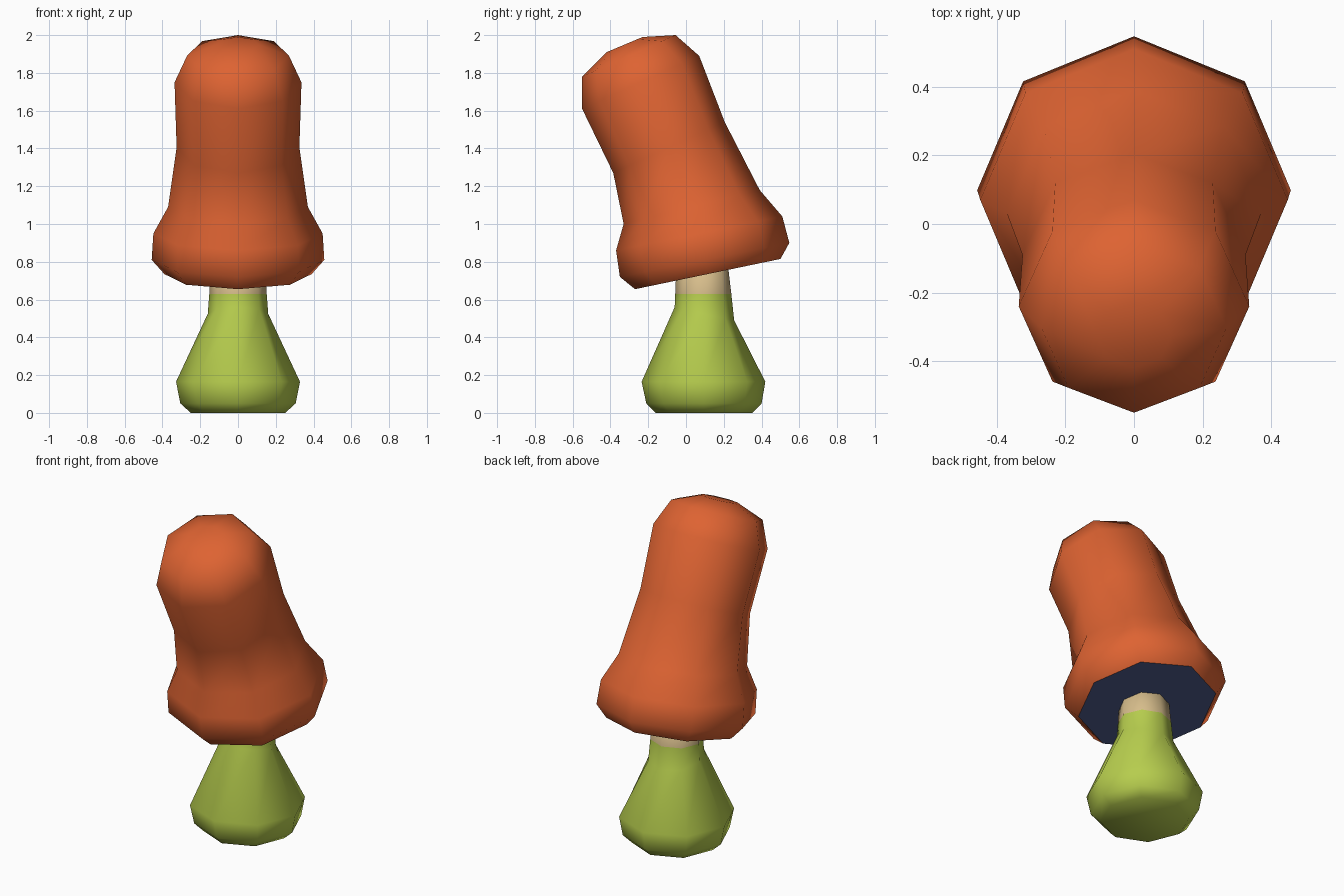
import bpy
import bmesh
import math

SIDES = 8

if "Cube" in bpy.data.objects:
    bpy.data.objects.remove(bpy.data.objects["Cube"], do_unlink=True)


def make_material(name, rgb):
    mat = bpy.data.materials.new(name)
    mat.use_nodes = True
    colour = (*rgb, 1)
    mat.diffuse_color = colour
    bsdf = mat.node_tree.nodes["Principled BSDF"]
    bsdf.inputs["Base Color"].default_value = colour
    bsdf.inputs["Roughness"].default_value = 0.9
    return mat


def loft(name, rings, materials, band_rule):
    """Each ring is (half width, front y, front z, back y, back z)."""
    bm = bmesh.new()
    loops = []
    for half, fy, fz, by, bz in rings:
        loop = []
        for k in range(SIDES):
            a = math.tau * k / SIDES
            t = (1 + math.sin(a)) / 2
            loop.append(bm.verts.new((half * math.cos(a), fy + (by - fy) * t, fz + (bz - fz) * t)))
        loops.append(loop)
    for i, (low, high) in enumerate(zip(loops, loops[1:])):
        for k in range(SIDES):
            n = (k + 1) % SIDES
            face = bm.faces.new((low[k], low[n], high[n], high[k]))
            face.material_index = band_rule(i)
    bottom = bm.faces.new(loops[0][::-1])
    bottom.material_index = band_rule(-1)
    top = bm.faces.new(loops[-1])
    top.material_index = band_rule(len(rings) - 2)
    for face in bm.faces:
        face.smooth = True
    # A differently coloured base stays crisp
    if band_rule(-1) != band_rule(0):
        bottom.smooth = False
        for edge in bottom.edges:
            edge.smooth = False
    mesh = bpy.data.meshes.new(name)
    bm.to_mesh(mesh)
    bm.free()
    for mat in materials:
        mesh.materials.append(mat)
    obj = bpy.data.objects.new(name, mesh)
    bpy.context.collection.objects.link(obj)
    return obj


orange = make_material("cap orange", (0.73, 0.125, 0.032))
navy = make_material("underside navy", (0.07, 0.10, 0.24))
green = make_material("stem green", (0.47, 0.61, 0.075))
tan = make_material("stem tan", (0.68, 0.51, 0.26))

# Bulbous stem: green up to the neck, tan above it
stem_rings = [
    (0.25, -0.16, 0.0, 0.35, 0.0),
    (0.305, -0.21, 0.05, 0.40, 0.05),
    (0.328, -0.235, 0.165, 0.42, 0.165),
    (0.16, -0.06, 0.56, 0.255, 0.49),
    (0.152, -0.057, 0.63, 0.24, 0.63),
    (0.14, -0.05, 0.80, 0.215, 0.84),
]
loft("stem", stem_rings, [green, tan], lambda band: int(band >= 4))

# Leaning cap with a flared rim, a narrow waist and a flat dark underside
cap_rings = [
    (0.39, -0.27, 0.655, 0.50, 0.815),
    (0.457, -0.35, 0.72, 0.547, 0.90),
    (0.448, -0.37, 0.86, 0.51, 1.04),
    (0.37, -0.33, 1.0, 0.39, 1.18),
    (0.325, -0.385, 1.27, 0.205, 1.54),
    (0.336, -0.55, 1.61, 0.07, 1.89),
    (0.27, -0.55, 1.78, -0.055, 2.0),
    (0.11, -0.42, 1.91, -0.23, 1.99),
]
loft("cap", cap_rings, [orange, navy], lambda band: int(band < 0))
